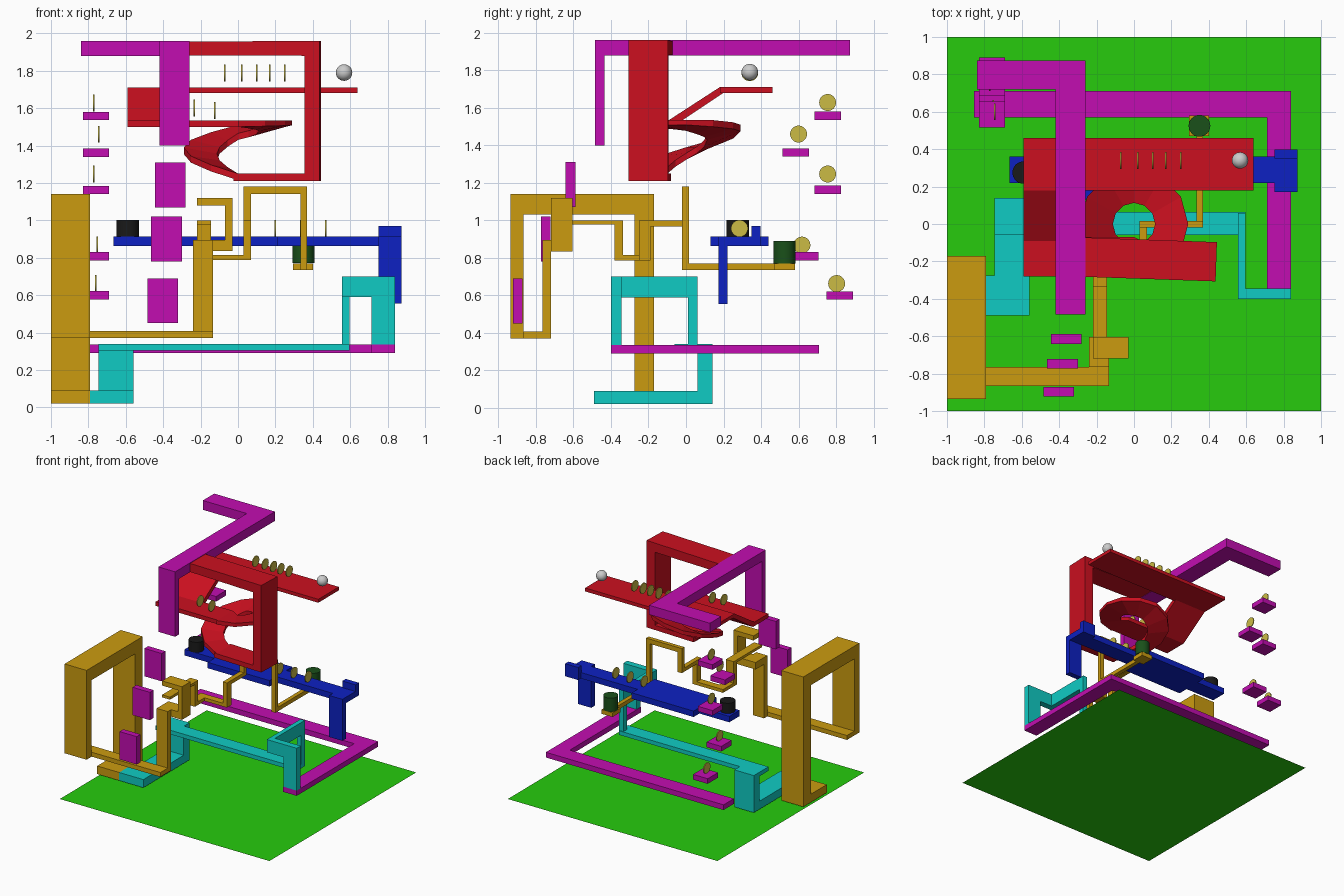
import bpy, bmesh, math
from mathutils import Matrix, Vector

def mat(name, r, g, b):
    m = bpy.data.materials.new(name)
    m.diffuse_color = (r, g, b, 1)
    return m

RED = mat("red", 0.6, 0.005, 0.014)
GREEN = mat("green", 0.02, 0.6, 0.004)
MAGENTA = mat("magenta", 0.54, 0.004, 0.44)
GOLD = mat("gold", 0.6, 0.33, 0.005)
CYAN = mat("cyan", 0.005, 0.6, 0.55)
BLUE = mat("blue", 0.004, 0.015, 0.54)
BRASS = mat("brass", 0.6, 0.5, 0.06)
DARK_GREEN = mat("dark_green", 0.01, 0.08, 0.01)
BLACK = mat("black", 0.01, 0.01, 0.01)

def finish(name, bm, material=None):
    bmesh.ops.recalc_face_normals(bm, faces=bm.faces)
    me = bpy.data.meshes.new(name)
    bm.to_mesh(me)
    bm.free()
    ob = bpy.data.objects.new(name, me)
    bpy.context.collection.objects.link(ob)
    if material:
        me.materials.append(material)
    return ob

def boxes(name, material, *bounds):
    """One object made of boxes given as x0, x1, y0, y1, z0, z1."""
    bm = bmesh.new()
    for x0, x1, y0, y1, z0, z1 in bounds:
        m = Matrix.Translation(((x0 + x1) / 2, (y0 + y1) / 2, (z0 + z1) / 2))
        m = m @ Matrix.Diagonal((x1 - x0, y1 - y0, z1 - z0, 1))
        bmesh.ops.create_cube(bm, size=1, matrix=m)
    return finish(name, bm, material)

def extrude(name, material, points, direction):
    bm = bmesh.new()
    face = bm.faces.new([bm.verts.new(p) for p in points])
    new = bmesh.ops.extrude_face_region(bm, geom=[face])["geom"]
    bmesh.ops.translate(bm, vec=direction, verts=[v for v in new if isinstance(v, bmesh.types.BMVert)])
    return finish(name, bm, material)

def cylinder(name, material, loc, r, depth, axis='Z', sides=32):
    bm = bmesh.new()
    m = Matrix.Translation(loc)
    if axis == 'X':
        m = m @ Matrix.Rotation(math.pi / 2, 4, 'Y')
    bmesh.ops.create_cone(bm, cap_ends=True, segments=sides, radius1=r, radius2=r, depth=depth, matrix=m)
    ob = finish(name, bm, material)
    for p in ob.data.polygons:
        p.use_smooth = len(p.vertices) == 4
    return ob

# Base sheet
bm = bmesh.new()
bmesh.ops.create_grid(bm, x_segments=1, y_segments=1, size=1)
finish("base", bm, GREEN)

# Red: upper shelf, ramp down, lower shelf
boxes("upper_shelf", RED, (-0.59, 0.64, 0.18, 0.46, 1.68, 1.71))
extrude("ramp", RED, [(-0.59, 0.18, 1.71), (-0.59, -0.09, 1.535), (-0.59, -0.07, 1.5), (-0.59, 0.2, 1.68)],
        (0.31, 0, 0))
boxes("lower_shelf", RED, (-0.59, 0, -0.28, -0.07, 1.5, 1.535))

# Red: descending spiral, heights interpolated between quarter turns
bm = bmesh.new()
heights = [1.535, 1.53, 1.49, 1.375, 1.25]
rings = []
N = 12
for i in range(N + 1):
    t = i / N
    a = -math.pi / 2 + t * 2 * math.pi
    q = min(int(t * 4), 3)
    z = heights[q] + (heights[q + 1] - heights[q]) * (t * 4 - q)
    bank = 0.025 * math.sin(math.pi * t)
    ri = 0.07 if i == 0 else 0.113
    ring = []
    for r, h in ((ri, z - bank), (0.29, z + bank * 0.8), (0.29, z + bank * 0.8 - 0.035), (ri, z - bank - 0.035)):
        ring.append(bm.verts.new((r * math.cos(a), r * math.sin(a), min(h, 1.535))))
    rings.append(ring)
for a, b in zip(rings, rings[1:]):
    for k in range(4):
        bm.faces.new((a[k], a[(k + 1) % 4], b[(k + 1) % 4], b[k]))
bm.faces.new(rings[0])
bm.faces.new(rings[-1])
finish("spiral", bm, RED)

# Red: lifting frame, turned slightly
frame = [(-0.02, 1.21), (0.44, 1.21), (0.44, 1.96), (-0.3, 1.955), (-0.3, 1.882), (0.36, 1.88), (0.36, 1.25), (-0.02, 1.25)]
pivot = Matrix.Translation((0.1, -0.19, 0)) @ Matrix.Rotation(math.radians(-2), 4, 'Z') @ Matrix.Translation((-0.1, 0.19, 0))
ob = extrude("lifting_frame", RED, [(x, -0.295, z) for x, z in frame], (0, 0.21, 0))
ob.data.transform(pivot)

# Magenta: overhead arm, hanging panels, steps, low track
boxes("overhead_arm", MAGENTA,
      (-0.42, -0.26, -0.485, 0.875, 1.88, 1.96),
      (-0.84, -0.42, 0.72, 0.875, 1.88, 1.96),
      (-0.42, -0.26, -0.485, -0.435, 1.4, 1.88))
for x, y, z in ((-0.362, -0.615, 1.19), (-0.382, -0.747, 0.9), (-0.402, -0.897, 0.57)):
    boxes("hanging_panel", MAGENTA, (x - 0.082, x + 0.082, y - 0.026, y + 0.026, z - 0.12, z + 0.12))
steps = ((0.755, 1.558), (0.585, 1.362), (0.755, 1.163), (0.635, 0.808), (0.82, 0.6))
for y, z in steps:
    boxes("step", MAGENTA, (-0.83, -0.69, y - 0.07, y + 0.07, z - 0.022, z + 0.022))
boxes("low_track", MAGENTA,
      (-0.855, 0.84, 0.57, 0.71, 0.29, 0.335),
      (0.71, 0.84, -0.4, 0.57, 0.29, 0.335))

# Cyan: arch and long floor track
boxes("cyan_arch", CYAN,
      (0.715, 0.84, -0.4, -0.345, 0.335, 0.7),
      (0.555, 0.715, -0.4, -0.345, 0.59, 0.7),
      (0.555, 0.595, -0.345, 0.06, 0.59, 0.7),
      (0.555, 0.595, 0.01, 0.06, 0.34, 0.59))
boxes("cyan_track", CYAN,
      (-0.745, 0.595, -0.06, 0.065, 0.305, 0.34),
      (-0.745, -0.56, 0.06, 0.14, 0.02, 0.34),
      (-0.745, -0.56, -0.49, 0.06, 0.02, 0.09),
      (-0.79, -0.745, -0.49, -0.275, 0.02, 0.09))

# Gold: big arch, low bar and post
boxes("gold_arch", GOLD,
      (-1, -0.79, -0.49, -0.17, 0.02, 0.09),
      (-1, -0.79, -0.275, -0.17, 0.09, 1.03),
      (-1, -0.79, -0.935, -0.17, 1.03, 1.14),
      (-1, -0.79, -0.935, -0.865, 0.37, 1.03),
      (-1, -0.135, -0.865, -0.765, 0.37, 0.408),
      (-0.24, -0.135, -0.765, -0.72, 0.37, 0.895))
boxes("gold_hook", GOLD,
      (-0.24, -0.03, -0.72, -0.605, 0.835, 0.895),
      (-0.07, -0.03, -0.72, -0.605, 0.895, 1.08),
      (-0.22, -0.03, -0.72, -0.605, 1.08, 1.12))
# Gold: winding thin track
boxes("gold_winding_track", GOLD,
      (-0.22, -0.145, -0.72, -0.335, 0.978, 1.0),
      (-0.22, -0.145, -0.38, -0.335, 0.787, 0.978),
      (-0.22, -0.145, -0.335, -0.25, 0.787, 0.815),
      (-0.22, 0.07, -0.25, -0.19, 0.787, 0.815),
      (0.03, 0.07, -0.25, -0.19, 0.815, 0.968),
      (0.03, 0.07, -0.25, 0.015, 0.968, 1.0),
      (0.03, 0.07, -0.02, 0.015, 1.0, 1.14),
      (0.03, 0.37, -0.02, 0.015, 1.14, 1.18),
      (0.335, 0.37, -0.02, 0.015, 0.735, 1.14),
      (0.335, 0.37, 0.015, 0.48, 0.735, 0.77),
      (0.295, 0.4, 0.47, 0.58, 0.735, 0.77))

# Blue: long deck with wide middle, end crossbar, stop and leg
boxes("blue_deck", BLUE,
      (-0.665, 0.75, 0.22, 0.36, 0.862, 0.913),
      (-0.38, 0.21, 0.13, 0.22, 0.862, 0.913),
      (-0.38, 0.21, 0.36, 0.44, 0.862, 0.913),
      (0.75, 0.875, 0.172, 0.397, 0.862, 0.913),
      (0.75, 0.875, 0.35, 0.397, 0.913, 0.97),
      (0.75, 0.875, 0.172, 0.22, 0.555, 0.862))

# Upright discs
discs = [(x, 0.34, 1.787) for x in (-0.07, 0.02, 0.1, 0.17, 0.25)]
discs += [(-0.235, -0.18, 1.6), (-0.125, -0.18, 1.587)]
discs += [(x, 0.285, 0.957) for x in (0.2, 0.335, 0.47)]
discs += [(-0.77, 0.755, 1.628), (-0.745, 0.6, 1.46), (-0.77, 0.755, 1.247), (-0.753, 0.618, 0.868), (-0.76, 0.803, 0.663)]
for p in discs:
    cylinder("disc", BRASS, p, 0.045, 0.008, 'X')

# Cups and ball
cylinder("green_cup", DARK_GREEN, (0.35, 0.525, 0.83), 0.058, 0.118)
cylinder("black_weight", BLACK, (-0.59, 0.275, 0.957), 0.06, 0.088)
cylinder("black_weight_stem", BLACK, (-0.59, 0.275, 0.9), 0.018, 0.04)
bm = bmesh.new()
bmesh.ops.create_uvsphere(bm, u_segments=32, v_segments=16, radius=0.044, matrix=Matrix.Translation((0.567, 0.34, 1.79)))
for f in bm.faces:
    f.smooth = True
finish("ball", bm)
